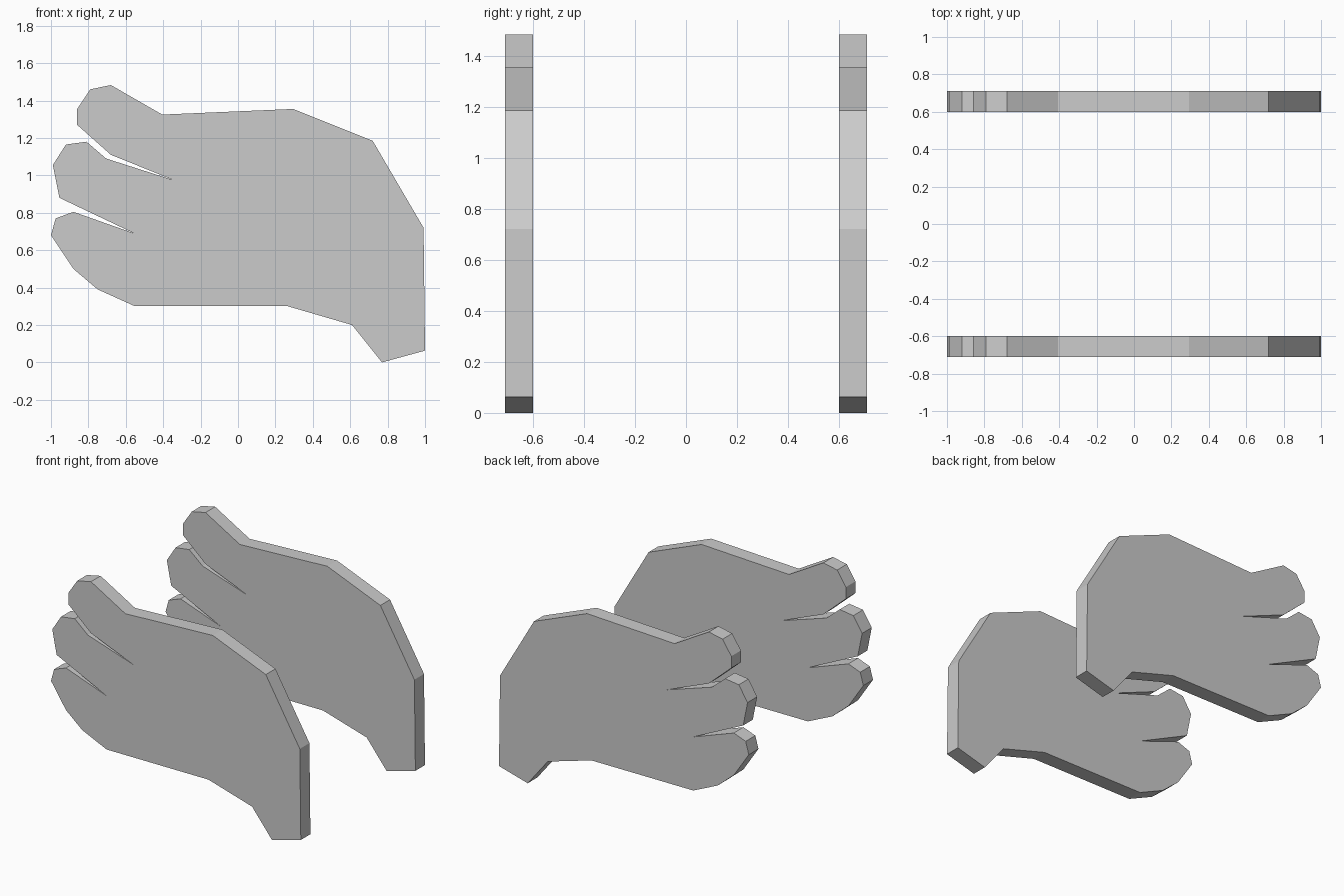
import bpy, bmesh

if "Cube" in bpy.data.objects:
    bpy.data.objects.remove(bpy.data.objects["Cube"])

# Side outline of a hand-shaped panel (x, z): fingers, back of hand, wrist, palm
OUTLINE = [
    (-0.86, 1.27), (-0.86, 1.355), (-0.79, 1.46), (-0.68, 1.483),       # upper finger
    (-0.405, 1.325), (0.295, 1.355), (0.72, 1.185), (0.992, 0.72),      # back of hand
    (1.0, 0.063), (0.77, 0.0), (0.61, 0.2), (0.26, 0.302),              # wrist
    (-0.555, 0.302), (-0.75, 0.39), (-0.88, 0.50),                      # palm
    (-1.0, 0.68), (-0.975, 0.77), (-0.88, 0.805), (-0.555, 0.69),       # lower finger
    (-0.955, 0.88), (-0.99, 1.055), (-0.92, 1.165), (-0.81, 1.18),      # middle finger
    (-0.705, 1.09), (-0.34, 0.973), (-0.68, 1.11),                      # upper gap
]
INNER, OUTER = 0.60, 0.71


def hand_panel(name, y0, y1):
    bm = bmesh.new()
    face = bm.faces.new([bm.verts.new((x, y0, z)) for x, z in OUTLINE])
    ext = bmesh.ops.extrude_face_region(bm, geom=[face], use_keep_orig=True)
    verts = [g for g in ext["geom"] if isinstance(g, bmesh.types.BMVert)]
    bmesh.ops.translate(bm, verts=verts, vec=(0, y1 - y0, 0))
    bmesh.ops.recalc_face_normals(bm, faces=bm.faces)
    mesh = bpy.data.meshes.new(name)
    bm.to_mesh(mesh)
    bm.free()
    obj = bpy.data.objects.new(name, mesh)
    bpy.context.collection.objects.link(obj)
    return obj


# Two parallel panels, one on each side
hand_panel("front_hand_panel", -OUTER, -INNER)
hand_panel("back_hand_panel", INNER, OUTER)
